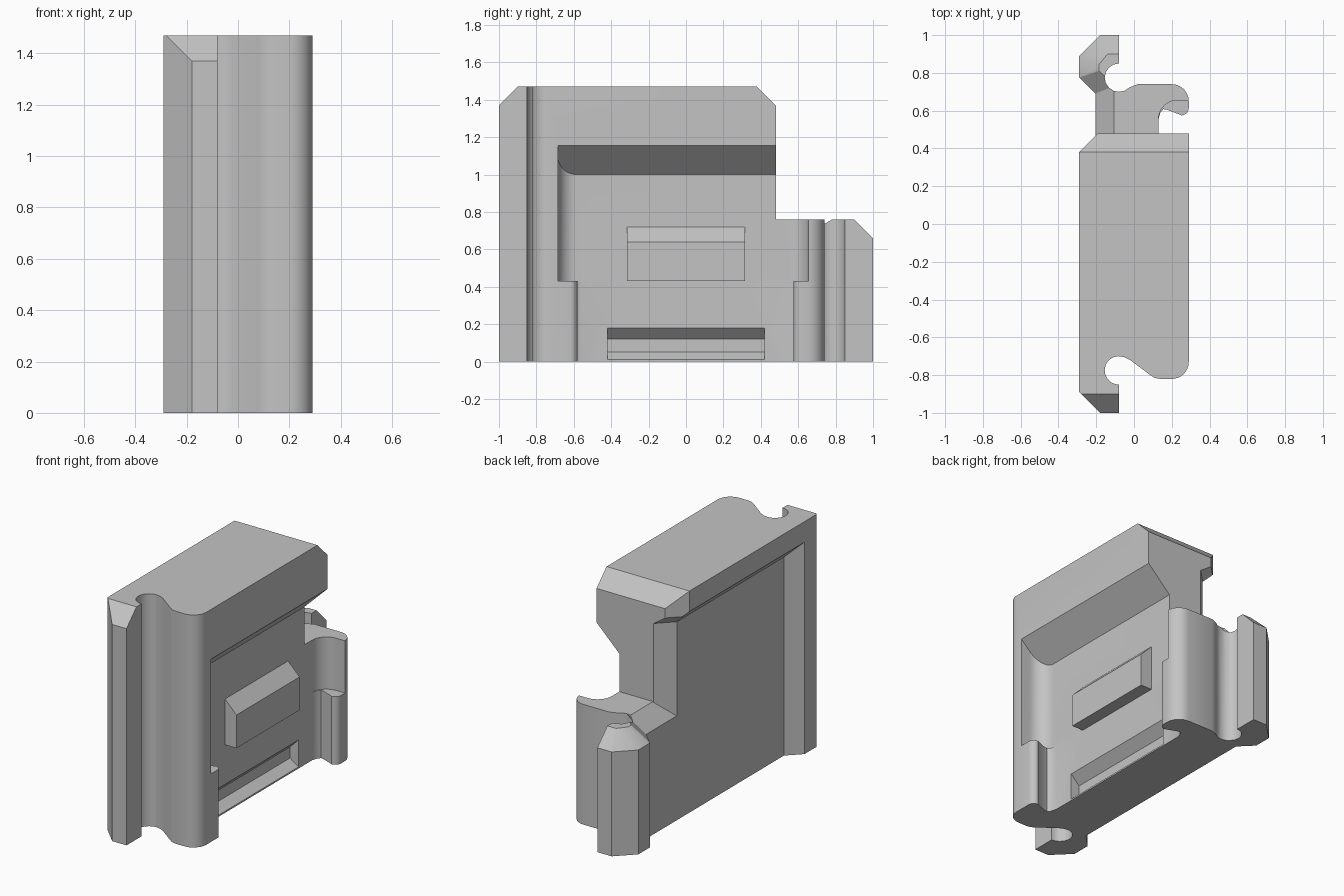
import bpy, bmesh, math

if "Cube" in bpy.data.objects:
    bpy.data.objects.remove(bpy.data.objects["Cube"], do_unlink=True)

grey = bpy.data.materials.new("plain grey")
grey.use_nodes = True
grey.diffuse_color = (0.55, 0.55, 0.55, 1)
grey.node_tree.nodes["Principled BSDF"].inputs["Base Color"].default_value = (0.55, 0.55, 0.55, 1)


def loft(name, *loops):
    """Closed solid through matching loops of 3D points."""
    bm = bmesh.new()
    rings = [[bm.verts.new(p) for p in loop] for loop in loops]
    n = len(rings[0])
    for a, b in zip(rings, rings[1:]):
        for i in range(n):
            j = (i + 1) % n
            bm.faces.new((a[i], a[j], b[j], b[i]))
    bm.faces.new(rings[0][::-1])
    bm.faces.new(rings[-1])
    bmesh.ops.recalc_face_normals(bm, faces=bm.faces)
    mesh = bpy.data.meshes.new(name)
    bm.to_mesh(mesh)
    bm.free()
    mesh.materials.append(grey)
    obj = bpy.data.objects.new(name, mesh)
    bpy.context.collection.objects.link(obj)
    return obj


def level(plan, z):
    return [(x, y, z) for x, y in plan]


def prism(name, plan, low, high):
    return loft(name, level(plan, low), level(plan, high))


def along_x(name, profile):
    return loft(name, *[[(x, y, z) for y, z in profile] for x in (-0.5, 0.5)])


def along_y(name, profile, half):
    return loft(name, *[[(x, y, z) for x, z in profile] for y in (-half, half)])


def arc(cx, cy, r, start, end, steps=10):
    angles = [math.radians(start + (end - start) * i / steps) for i in range(steps + 1)]
    return [(cx + r * math.cos(a), cy + r * math.sin(a)) for a in angles]


def combine(target, other, operation):
    mod = target.modifiers.new("join", "BOOLEAN")
    mod.operation, mod.object, mod.solver = operation, other, "EXACT"
    bpy.context.view_layer.objects.active = target
    bpy.ops.object.modifier_apply(modifier=mod.name)
    bpy.data.objects.remove(other, do_unlink=True)


# Tall body with the front groove
body_plan = ([(-0.29, 0.38), (-0.29, -0.89), (-0.18, -1), (-0.08, -1)]
             + arc(-0.08, -0.775, 0.075, 270, 90, 16)
             + [(-0.05, -0.705), (-0.02, -0.72), (0.08, -0.795), (0.11, -0.815), (0.14, -0.82)]
             + arc(0.2, -0.73, 0.09, -90, 0)
             + [(0.29, 0.48), (-0.19, 0.48)])
body = prism("clip_body", body_plan, 0, 1.47)

# Chamfered top edges, front and back
for s, edge in ((1, 0.48), (-1, -1.0)):
    combine(body, along_x("chamfer", [(edge - s * 0.11, 1.48), (edge + s * 0.1, 1.48),
                                      (edge + s * 0.1, 1.27)]), "DIFFERENCE")

# Sunken panel on the -x side, with sloping rim
panel = [[(x, -0.685 - d, -0.2), (x, 1, -0.2), (x, 1, 1.255 + d), (x, -0.685 - d, 1.255 + d)]
         for x, d in ((-0.205, 0), (-0.405, 0.2))]
combine(body, loft("panel_cut", *panel), "DIFFERENCE")

# Slanted rear corner of the panel
corner = [(-0.305, 0.285), (-0.105, 0.485), (-0.105, 0.7), (-0.5, 0.7), (-0.5, 0.285)]
raised = [(x - 0.071, y + 0.071) for x, y in corner]
combine(body, loft("corner_cut", level(corner, 0.5), level(corner, 1.255), level(raised, 1.355)),
        "DIFFERENCE")

# Low rear arm with rounded end and chamfered edge
tail = ([(-0.08, 0.7), (-0.05, 0.705), (-0.02, 0.725), (0.02, 0.74)]
        + arc(0.2, 0.65, 0.09, 90, 0) + [(0.29, 0.5), (0.2, 0.3)])
foot = [(-0.205, 0.3), (-0.205, 0.69)] + tail
crown = [(-0.105, 0.3), (-0.105, 0.731)] + tail
combine(body, loft("rear_arm", level(foot, 0), level(foot, 0.66), level(crown, 0.76)), "UNION")

# Rear post with tapered top
post = [(-0.29, 0.775), (-0.29, 0.89), (-0.18, 1), (-0.08, 1), (-0.08, 0.565)]
cap = [(-0.185, 0.811), (-0.185, 0.845), (-0.14, 0.9), (-0.08, 0.9), (-0.08, 0.706)]
combine(body, loft("rear_post", level(post, 0), level(post, 0.66), level(cap, 0.76)), "UNION")
groove = arc(-0.08, 0.775, 0.075, 0, 337.5, 15)
combine(body, prism("groove_cut", groove, -0.1, 0.9), "DIFFERENCE")

# Wide pocket on the +x side, with filleted ends and sloping roof
pocket = ([(0.4, -0.685)] + arc(0.23, -0.585, 0.1, 270, 180)
          + arc(0.23, 0.555, 0.1, 180, 90) + [(0.4, 0.655)])
roof = [(x, y, 1 + (x - 0.13) * 0.97) for x, y in pocket]
combine(body, loft("pocket_cut", level(pocket, 0.43), roof), "DIFFERENCE")

# Narrower pocket beneath, leaving a rounded lip at each end
lip = [(0.13, 0.555), (0.14, 0.59), (0.155, 0.608), (0.175, 0.605), (0.24, 0.58)]
lip += arc(0.25, 0.615, 0.04, -90, 0, 6) + [(0.4, 0.615)]
lower = [(x, -y - 0.005) for x, y in lip[::-1]] + lip
combine(body, prism("lower_pocket_cut", lower, -0.1, 0.45), "DIFFERENCE")

# Slot near the base and raised catch above it
slot = [(0.15, 0.2), (0.07, 0.12), (0.07, 0.05), (0.13, 0.01), (0.15, 0.01)]
combine(body, along_y("slot_cut", slot, 0.42), "DIFFERENCE")
catch = [(0.1, 0.43), (0.21, 0.43), (0.21, 0.64), (0.13, 0.72), (0.1, 0.72)]
combine(body, along_y("catch", catch, 0.315), "UNION")

# Smooth curves, crisp edges
bpy.ops.object.select_all(action="DESELECT")
body.select_set(True)
bpy.context.view_layer.objects.active = body
bpy.ops.object.shade_smooth_by_angle(angle=math.radians(30))
